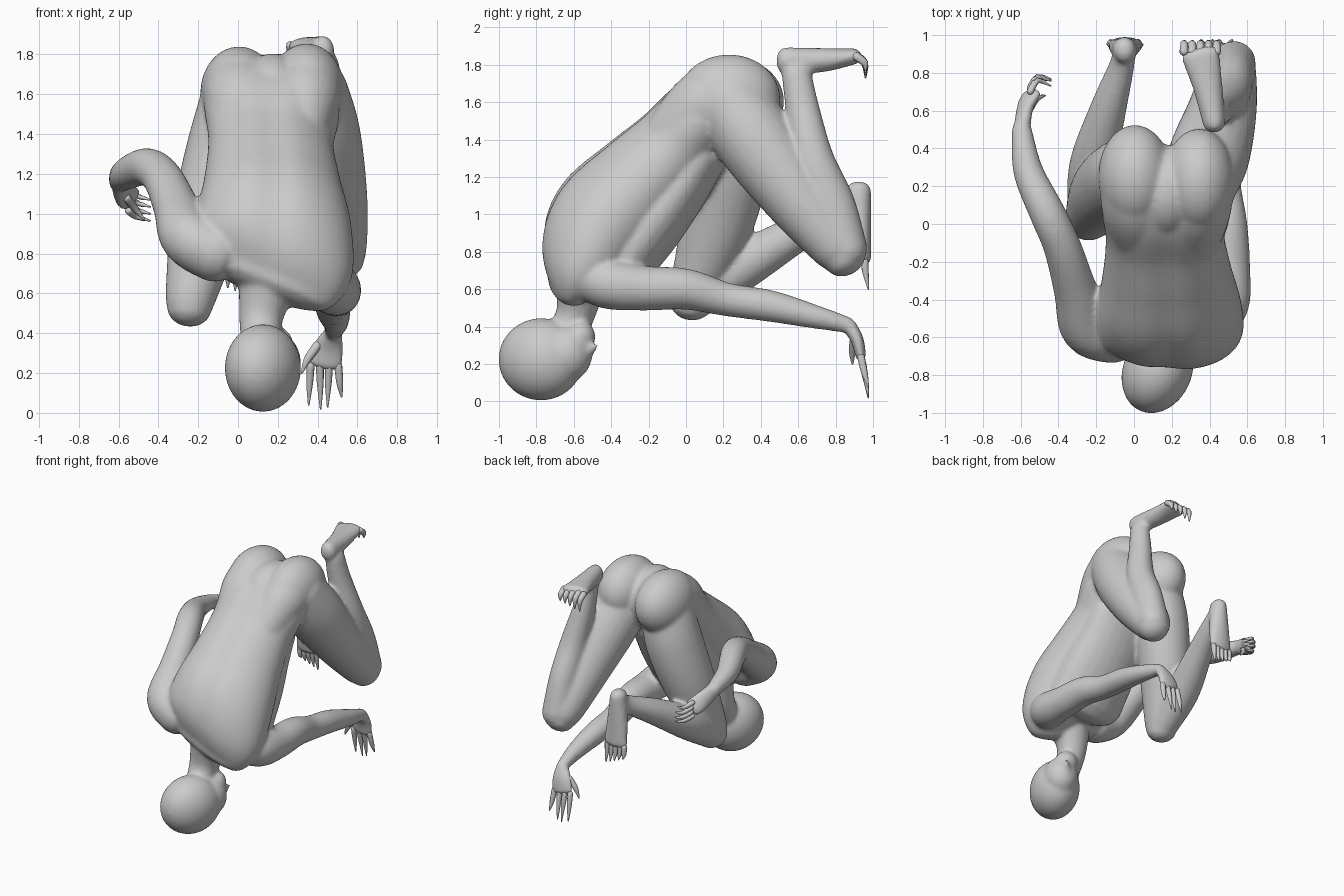
import bpy, bmesh, math
from mathutils import Vector

body_parts = []


def spline(pts, sub=6):
    """Catmull-Rom through tuples of any length."""
    out = []
    n = len(pts)
    for i in range(n - 1):
        p = [pts[max(0, min(n - 1, i + k))] for k in (-1, 0, 1, 2)]
        for s in range(sub):
            t = s / sub
            out.append([0.5 * (2 * b + (c - a) * t + (2 * a - 5 * b + 4 * c - d) * t * t
                               + (3 * b - a - 3 * c + d) * t ** 3) for a, b, c, d in zip(*p)])
    out.append(list(pts[-1]))
    return out


def loft(name, pts, ref=(1, 0, 0), sides=24, cap=0.8, groove=0.0, shear=0.0, body=True, sub=6):
    """Rounded tube through (x, y, z, half width[, half depth]) sections."""
    pts = [tuple(p) if len(p) == 5 else tuple(p) + (p[3],) for p in pts]
    path = spline(pts, sub)
    rings = []
    for i, q in enumerate(path):
        c = Vector(q[:3])
        t = (Vector(path[min(i + 1, len(path) - 1)][:3]) - Vector(path[max(i - 1, 0)][:3])).normalized()
        u = Vector(ref)
        u = (u - t * u.dot(t)).normalized()
        v = u.cross(t)
        f = 1 - i / (len(path) - 1)
        rings.append((c, u + Vector((0, 0, -shear * f)), v, q[3], q[4], t))
    # rounded ends
    caps = [math.radians(a) for a in (30, 55, 75, 87)]

    def end(r, sign):
        c, u, v, a, b, t = r
        return [(c + t * sign * min(a, b) * cap * math.sin(k), u, v, a * math.cos(k), b * math.cos(k), t)
                for k in caps]
    rings = end(rings[0], -1)[::-1] + rings + end(rings[-1], 1)
    bm = bmesh.new()
    loops = []
    for c, u, v, a, b, t in rings:
        loop = []
        for k in range(sides):
            w = 2 * math.pi * k / sides
            g = 1 - groove * math.exp(-((w - math.pi / 2) / 0.22) ** 2)
            loop.append(bm.verts.new(c + u * a * math.cos(w) + v * b * g * math.sin(w)))
        loops.append(loop)
    for l1, l2 in zip(loops, loops[1:]):
        for k in range(sides):
            bm.faces.new((l1[k], l1[(k + 1) % sides], l2[(k + 1) % sides], l2[k]))
    bm.faces.new(loops[0])
    bm.faces.new(loops[-1])
    bmesh.ops.recalc_face_normals(bm, faces=bm.faces)
    return finish(name, bm, body)


def ball(name, c, r, rz=0.0, body=True):
    bm = bmesh.new()
    bmesh.ops.create_uvsphere(bm, u_segments=32, v_segments=20, radius=1)
    cz, sz = math.cos(rz), math.sin(rz)
    for v in bm.verts:
        x, y, z = v.co.x * r[0], v.co.y * r[1], v.co.z * r[2]
        v.co = (c[0] + x * cz - y * sz, c[1] + x * sz + y * cz, c[2] + z)
    return finish(name, bm, body)


def finish(name, bm, body):
    me = bpy.data.meshes.new(name)
    for f in bm.faces:
        f.smooth = True
    bm.to_mesh(me)
    bm.free()
    ob = bpy.data.objects.new(name, me)
    bpy.context.collection.objects.link(ob)
    if body:
        body_parts.append(ob)
    return ob


def digit(name, a, m, b, r, body=False):
    """Pointed finger, toe or nose, bent at m."""
    loft(name, [(*a, r), (*m, r * 0.85), (*b, r * 0.2)], ref=(1, 0.3, 0.1), sides=8, body=body, sub=3)


# torso, shoulders to pelvis, with a spine furrow
loft("body", [
    (0.15, -0.61, 0.66, 0.33, 0.14), (0.175, -0.55, 0.79, 0.40, 0.25),
    (0.185, -0.44, 0.98, 0.385, 0.295), (0.175, -0.25, 1.18, 0.34, 0.27),
    (0.165, -0.07, 1.36, 0.315, 0.24), (0.17, 0.07, 1.52, 0.34, 0.22),
    (0.17, 0.20, 1.63, 0.31, 0.19)], sides=48, cap=0.55, groove=0.07, shear=0.2)
loft("belly", [(0.20, -0.34, 0.76, 0.32, 0.18), (0.19, -0.20, 0.95, 0.31, 0.19),
               (0.17, -0.05, 1.14, 0.29, 0.17), (0.17, 0.08, 1.33, 0.27, 0.15)])

# buttocks, running smoothly out of the lower back
loft("left_hip", [(0.03, -0.10, 1.41, 0.14), (0.01, 0.08, 1.56, 0.18, 0.19),
                  (-0.005, 0.24, 1.61, 0.18, 0.225)], cap=0.95)
loft("right_hip", [(0.31, -0.10, 1.41, 0.14), (0.335, 0.08, 1.57, 0.18, 0.19),
                   (0.35, 0.24, 1.62, 0.18, 0.225)], cap=0.95)
ball("left_buttock", (0.005, 0.25, 1.605), (0.195, 0.275, 0.235))
ball("right_buttock", (0.345, 0.23, 1.62), (0.19, 0.275, 0.235))
ball("pelvis", (0.175, 0.17, 1.57), (0.18, 0.25, 0.235))

# neck and head, upside down and turned slightly
loft("neck", [(0.12, -0.66, 0.32, 0.10, 0.11), (0.115, -0.59, 0.47, 0.11, 0.105), (0.15, -0.56, 0.66, 0.15)])
ball("skull", (0.125, -0.775, 0.225), (0.183, 0.235, 0.22), -0.4)
ball("face", (0.185, -0.635, 0.255), (0.13, 0.135, 0.15), -0.4)
ball("jaw", (0.195, -0.56, 0.345), (0.085, 0.075, 0.085), -0.4)
digit("nose", (0.20, -0.56, 0.23), (0.225, -0.53, 0.27), (0.26, -0.475, 0.30), 0.055, body=True)

# left arm, trailing back past the body
loft("left_arm", [
    (-0.10, -0.59, 0.80, 0.15), (-0.25, -0.55, 0.88, 0.14), (-0.31, -0.35, 1.03, 0.115),
    (-0.38, -0.12, 1.18, 0.10), (-0.46, 0.06, 1.235, 0.095), (-0.56, 0.28, 1.20, 0.08),
    (-0.595, 0.50, 1.16, 0.055)], ref=(0, 0, 1))
loft("left_palm", [(-0.595, 0.50, 1.16, 0.055, 0.045), (-0.575, 0.62, 1.11, 0.07, 0.037),
                   (-0.54, 0.69, 1.07, 0.07, 0.03)], ref=(0.2, -0.5, 1))
for i in range(4):
    z, y = 1.12 - 0.035 * i, 0.70 + 0.02 * math.sin(i)
    digit(f"left_finger_{i + 1}", (-0.55, y, z), (-0.51, y + 0.06, z - 0.03),
          (-0.44, y + 0.03 + 0.01 * i, z - 0.05), 0.019)
digit("left_thumb", (-0.56, 0.60, 1.08), (-0.52, 0.66, 1.03), (-0.47, 0.68, 0.97), 0.022)

# right arm, reaching forward under the body
loft("right_arm", [
    (0.38, -0.54, 0.69, 0.13), (0.475, -0.42, 0.63, 0.135), (0.495, -0.22, 0.605, 0.12),
    (0.49, 0.00, 0.60, 0.11), (0.475, 0.22, 0.545, 0.09), (0.48, 0.45, 0.51, 0.085),
    (0.49, 0.68, 0.455, 0.065), (0.48, 0.86, 0.41, 0.045)])
loft("right_palm", [(0.48, 0.87, 0.41, 0.045, 0.04), (0.455, 0.915, 0.33, 0.08, 0.035),
                    (0.435, 0.935, 0.24, 0.09, 0.028)])
for i, (x, z) in enumerate(((0.355, 0.04), (0.415, 0.02), (0.45, 0.03), (0.52, 0.08))):
    a = 0.365 + 0.046 * i
    digit(f"right_finger_{i + 1}", (a, 0.935, 0.24), ((a + x) / 2, 0.955, 0.15), (x, 0.975, z), 0.021)
digit("right_thumb", (0.40, 0.90, 0.34), (0.35, 0.89, 0.27), (0.32, 0.89, 0.20), 0.024)

# left leg, folded under
loft("left_thigh", [(0.00, 0.24, 1.57, 0.19), (-0.06, 0.235, 1.30, 0.205, 0.215),
                    (-0.155, 0.165, 0.95, 0.185, 0.195), (-0.23, 0.05, 0.62, 0.135),
                    (-0.245, 0.025, 0.525, 0.115)])
loft("left_shin", [(-0.24, 0.05, 0.55, 0.11), (-0.22, 0.30, 0.72, 0.125), (-0.145, 0.58, 0.89, 0.10),
                   (-0.07, 0.82, 1.02, 0.07), (-0.055, 0.89, 1.07, 0.06)])
loft("left_foot", [(-0.05, 0.92, 1.13, 0.06, 0.07), (-0.05, 0.93, 0.96, 0.08, 0.06),
                   (-0.045, 0.95, 0.76, 0.10, 0.04)])

# right leg, kicked up with the sole on top
loft("right_thigh", [(0.35, 0.22, 1.62, 0.20), (0.40, 0.37, 1.40, 0.215),
                     (0.465, 0.59, 1.10, 0.185), (0.505, 0.80, 0.84, 0.145), (0.52, 0.85, 0.77, 0.12)])
loft("right_shin", [(0.53, 0.86, 0.80, 0.115), (0.525, 0.77, 1.05, 0.11, 0.135), (0.51, 0.68, 1.30, 0.10, 0.11),
                    (0.46, 0.62, 1.58, 0.08, 0.09), (0.44, 0.59, 1.76, 0.065, 0.08)])
loft("right_foot", [(0.425, 0.53, 1.82, 0.06, 0.075), (0.39, 0.73, 1.825, 0.08, 0.065),
                    (0.35, 0.90, 1.845, 0.105, 0.043)])

# toes
for i in range(5):
    x = -0.125 + 0.037 * i
    digit(f"left_toe_{i + 1}", (x, 0.955, 0.75), (x, 0.96, 0.69), (x, 0.975, 0.60 + 0.015 * (4 - i)), 0.021)
    x = 0.265 + 0.043 * i
    digit(f"right_toe_{i + 1}", (x, 0.91, 1.845), (x, 0.955, 1.81), (x, 0.96, 1.73 + 0.01 * i), 0.024)

# fuse the body parts into one smooth skin
bpy.ops.object.select_all(action='DESELECT')
for ob in body_parts:
    ob.select_set(True)
bpy.context.view_layer.objects.active = body_parts[0]
bpy.ops.object.join()
body = bpy.context.view_layer.objects.active
mod = body.modifiers.new("fuse", 'REMESH')
mod.mode = 'VOXEL'
mod.voxel_size = 0.013
mod.use_smooth_shade = True
mod = body.modifiers.new("soften", 'SMOOTH')
mod.factor = 0.5
mod.iterations = 12
